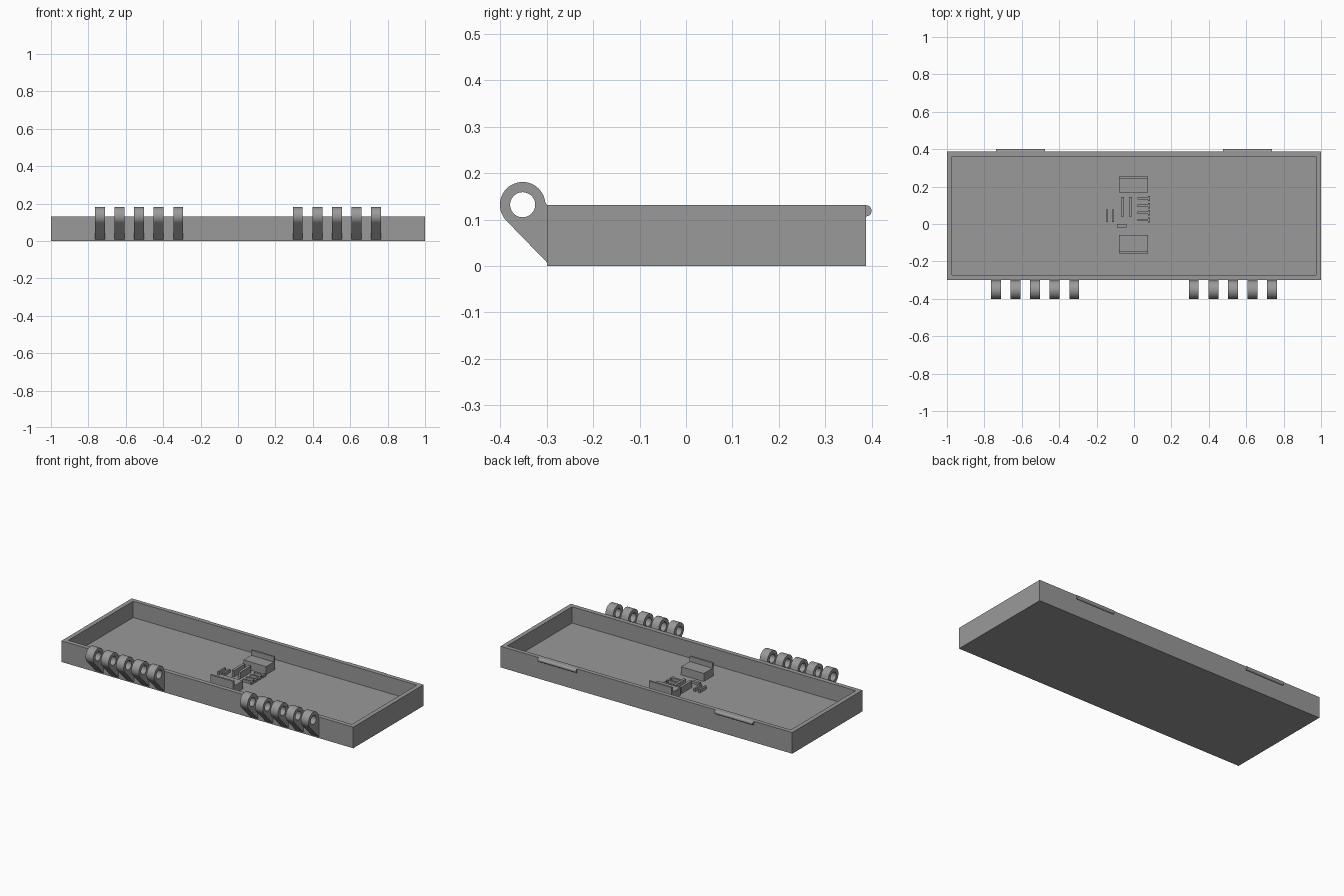
import bpy, math

if "Cube" in bpy.data.objects:
    bpy.data.objects.remove(bpy.data.objects["Cube"])

gray = bpy.data.materials.new("plain gray")
gray.diffuse_color = (0.32, 0.32, 0.32, 1)
gray.use_nodes = True
gray.node_tree.nodes["Principled BSDF"].inputs["Base Color"].default_value = gray.diffuse_color


def mesh_object(name, verts, faces):
    me = bpy.data.meshes.new(name)
    me.from_pydata(verts, [], faces)
    me.materials.append(gray)
    ob = bpy.data.objects.new(name, me)
    bpy.context.collection.objects.link(ob)
    return ob


def smooth(ob):
    bpy.ops.object.select_all(action='DESELECT')
    ob.select_set(True)
    bpy.context.view_layer.objects.active = ob
    bpy.ops.object.shade_smooth_by_angle(angle=math.radians(30))


def prism(name, profile, x0, x1):
    """Extrude a counter-clockwise (y, z) outline along x."""
    n = len(profile)
    verts = [(x, y, z) for x in (x0, x1) for y, z in profile]
    faces = [tuple(range(n - 1, -1, -1)), tuple(range(n, 2 * n))]
    faces += [(i, (i + 1) % n, n + (i + 1) % n, n + i) for i in range(n)]
    return mesh_object(name, verts, faces)


def box(name, x0, x1, y0, y1, z0, z1):
    return prism(name, [(y0, z0), (y1, z0), (y1, z1), (y0, z1)], x0, x1)


FLOOR, TOP, BACK, FRONT = 0.03, 0.131, 0.388, -0.30

# Open tray: outer shell, rim and recessed floor
rings = [(1, FRONT, BACK, 0), (1, FRONT, BACK, TOP),
         (0.972, FRONT + 0.028, BACK - 0.026, TOP),
         (0.972, FRONT + 0.028, BACK - 0.026, FLOOR)]
verts = [p for x, a, b, z in rings
         for p in ((-x, a, z), (x, a, z), (x, b, z), (-x, b, z))]
faces = [(3, 2, 1, 0), (12, 13, 14, 15)]
faces += [(4 * r + i, 4 * r + (i + 1) % 4, 4 * r + 4 + (i + 1) % 4, 4 * r + 4 + i)
          for r in range(3) for i in range(4)]
mesh_object("tray", verts, faces)

# Hinge knuckle: round eye with a pin hole and a sloped gusset to the wall
CY, CZ, R, HOLE, N = -0.352, 0.132, 0.049, 0.027, 48


def knuckle(name, x0, x1):
    outer, inner = [], []
    for i in range(N):
        a = 2 * math.pi * i / N
        c, s = math.cos(a), math.sin(a)
        inner.append((CY + HOLE * c, CZ + HOLE * s))
        deg = 360 * i / N
        if deg <= 225:
            outer.append((CY + R * c, CZ + R * s))
        elif deg <= 300:          # straight slope down to the wall foot
            t = (deg - 225) / 75
            y, z = CY - R * 0.7071, CZ - R * 0.7071
            outer.append((y + (FRONT - y) * t, z + (0.008 - z) * t))
        else:                     # straight up the wall
            t = (deg - 300) / 60
            outer.append((FRONT, 0.008 + (CZ - 0.008) * t))
    outer[0] = (FRONT, CZ)
    v = [(x, y, z) for x in (x0, x1) for ring in (outer, inner) for y, z in ring]
    f = []
    for i in range(N):
        j = (i + 1) % N
        f += [(i, N + i, N + j, j),
              (2 * N + i, 2 * N + j, 3 * N + j, 3 * N + i),
              (i, j, 2 * N + j, 2 * N + i),
              (N + i, 3 * N + i, 3 * N + j, N + j)]
    smooth(mesh_object(name, v, f))


for side in (-1, 1):
    for k in range(5):
        cx = side * (0.32 + 0.1045 * k)
        knuckle("hinge_knuckle", cx - 0.026, cx + 0.026)

# Rounded latch ridges on the back wall
arc = [(BACK + 0.012 * math.cos(a), 0.119 + 0.012 * math.sin(a))
       for a in (math.radians(-90 + 15 * i) for i in range(13))]
for side in (-1, 1):
    x0, x1 = sorted((side * 0.475, side * 0.737))
    smooth(prism("latch_ridge", [(BACK - 0.003, 0.107)] + arc + [(BACK - 0.003, 0.131)], x0, x1))

# Two facing stepped brackets on the floor, tall lip on the outer side
prism("rear_bracket", [(0.168, FLOOR), (0.255, FLOOR), (0.255, 0.112), (0.243, 0.112),
                       (0.243, 0.08), (0.168, 0.08)], -0.08, 0.076)
prism("front_bracket", [(-0.157, FLOOR), (-0.06, FLOOR), (-0.06, 0.08), (-0.145, 0.08),
                        (-0.145, 0.112), (-0.157, 0.112)], -0.08, 0.076)

# Small fittings between the brackets
for x in (-0.062, -0.02):
    box("long_rib", x - 0.008, x + 0.008, 0.04, 0.145, FLOOR, 0.07)
for x in (-0.144, -0.112):
    box("side_rib", x - 0.006, x + 0.006, 0.012, 0.078, FLOOR, 0.05)
box("small_bar", -0.09, -0.04, -0.018, 0.0, FLOOR, 0.045)
for k in range(4):
    y = 0.022 + 0.038 * k
    box("comb_tooth", 0.018, 0.075, y - 0.006, y + 0.006, FLOOR, 0.045)
    box("comb_post", 0.075, 0.086, y - 0.014, y + 0.014, FLOOR, 0.045)
